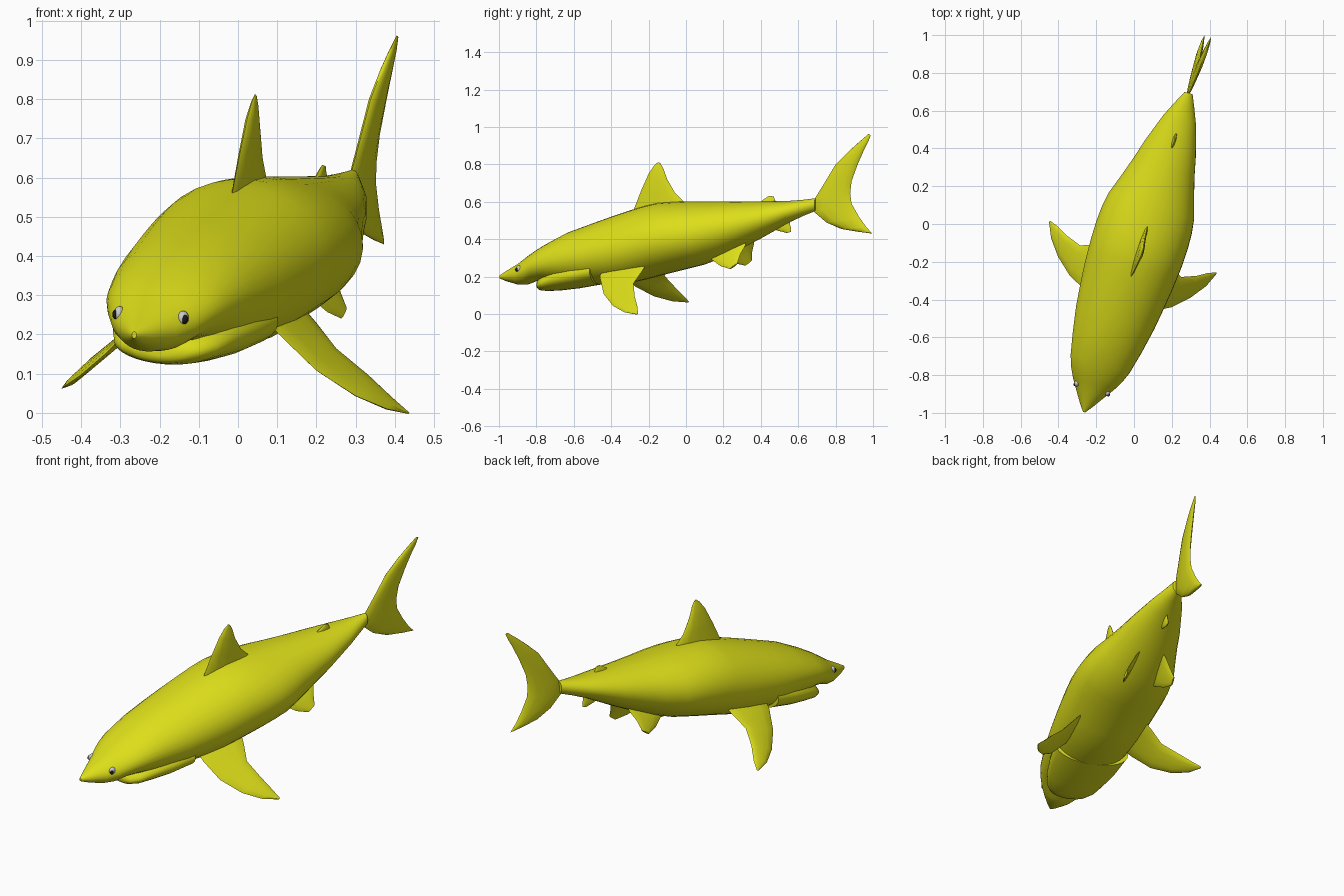
import bpy, bmesh, math
from mathutils import Matrix, Vector

if "Cube" in bpy.data.objects:
    bpy.data.objects.remove(bpy.data.objects["Cube"])

# Pose: local (side, along, height) -> world; yawed heading with a slight roll
C, S, R = 0.955, 0.297, 0.07
POSE = Matrix(((C, S, C * R, 0.06 - C * R * 0.4),
               (-S, C, -S * R, S * R * 0.4),
               (-R, 0, 1, 0),
               (0, 0, 0, 1)))


def material(name, col):
    m = bpy.data.materials.new(name)
    m.diffuse_color = (*col, 1)
    m.use_nodes = True
    m.node_tree.nodes["Principled BSDF"].inputs["Base Color"].default_value = m.diffuse_color
    return m


SKIN = material("yellow_skin", (0.72, 0.73, 0.01))
WHITE = material("eye_grey", (0.6, 0.6, 0.6))
BLACK = material("pupil_black", (0.01, 0.01, 0.01))


def finish(name, bm, mat, angle=50):
    bmesh.ops.recalc_face_normals(bm, faces=bm.faces)
    me = bpy.data.meshes.new(name)
    bm.to_mesh(me)
    bm.free()
    me.transform(POSE)
    me.materials.append(mat)
    ob = bpy.data.objects.new(name, me)
    bpy.context.collection.objects.link(ob)
    bpy.ops.object.select_all(action='DESELECT')
    bpy.context.view_layer.objects.active = ob
    ob.select_set(True)
    bpy.ops.object.shade_smooth_by_angle(angle=math.radians(angle))
    return ob


def loft(name, rings, angle=50):
    bm = bmesh.new()
    loops = [[bm.verts.new(p) for p in ring] for ring in rings]
    n = len(loops[0])
    for a, b in zip(loops, loops[1:]):
        for i in range(n):
            j = (i + 1) % n
            bm.faces.new((a[i], a[j], b[j], b[i]))
    bm.faces.new(loops[0])
    bm.faces.new(loops[-1])
    return finish(name, bm, SKIN, angle)


def hull(name, sections, n=32):
    """sections: along, half width, top, bottom"""
    rings = []
    for s, w, top, bot in sections:
        mid, half = (top + bot) / 2, (top - bot) / 2
        rings.append([(w * math.cos(2 * math.pi * i / n), s,
                       mid + half * math.sin(2 * math.pi * i / n)) for i in range(n)])
    return loft(name, rings)


def fin(name, stations, normal, thick, n=12):
    """stations: leading point, trailing point; lens-shaped section thinning to the tip"""
    nrm = Vector(normal).normalized()
    rings = []
    for lead, trail in stations:
        lead, trail = Vector(lead), Vector(trail)
        mid, half = (lead + trail) / 2, (trail - lead) / 2
        th = min(thick, half.length * 0.25)
        rings.append([mid + half * math.cos(2 * math.pi * i / n)
                      + nrm * th * math.sin(2 * math.pi * i / n) for i in range(n)])
    return loft(name, rings, 60)


def side(y, z):
    """side-view reading to a point on the centre plane"""
    return (0, (y + S * R * (z - 0.4)) / C, z)


def mid_fin(name, stations, thick):
    return fin(name, [(side(a, b), side(c, d)) for a, b, c, d in stations], (1, 0, 0), thick)


# Body
hull("body", [
    (-1.047, .006, .207, .19), (-1.01, .034, .230, .176), (-.94, .080, .270, .157),
    (-.89, .113, .306, .158), (-.84, .140, .340, .176), (-.78, .163, .375, .180),
    (-.66, .190, .436, .165), (-.52, .216, .485, .156), (-.40, .231, .526, .160),
    (-.30, .242, .557, .170), (-.22, .248, .580, .187), (-.15, .252, .595, .205),
    (-.06, .253, .601, .226), (.02, .249, .603, .245), (.10, .237, .603, .264),
    (.21, .201, .603, .303), (.32, .168, .603, .355), (.42, .142, .603, .405),
    (.58, .090, .605, .490), (.66, .055, .611, .525), (.73, .022, .619, .552)])

# Lower jaw
hull("lower_jaw", [
    (-.826, .025, .170, .145), (-.822, .070, .185, .134), (-.808, .105, .200, .127),
    (-.77, .138, .225, .124), (-.70, .165, .270, .127), (-.60, .190, .300, .138),
    (-.48, .205, .330, .158)])

# Dorsal fins
mid_fin("dorsal_fin", [
    (-.29, .53, .01, .57), (-.275, .57, -.01, .60), (-.24, .66, -.06, .65),
    (-.20, .75, -.10, .72), (-.17, .795, -.122, .78), (-.15, .812, -.137, .806)], .014)
mid_fin("second_dorsal_fin", [
    (.38, .58, .48, .58), (.40, .602, .48, .604), (.425, .62, .473, .615),
    (.445, .632, .470, .627)], .009)

# Anal fin
mid_fin("anal_fin", [
    (.46, .49, .56, .51), (.485, .447, .555, .48), (.515, .440, .562, .458),
    (.54, .433, .562, .440)], .008)

# Tail fin
mid_fin("tail_fin", [
    (.975, .962, .988, .957), (.92, .915, .976, .925), (.87, .87, .955, .885),
    (.80, .80, .918, .80), (.74, .70, .885, .71), (.69, .62, .878, .645),
    (.68, .55, .885, .59), (.75, .49, .925, .52), (.83, .455, .962, .468),
    (.92, .440, .985, .442), (.99, .431, .998, .429)], .014)

# Paired pectoral and pelvic fins, eyes
for label, m in (("right", 1), ("left", -1)):
    def pair(stations):
        return [tuple((p[0] * m, p[1], p[2]) for p in st) for st in stations]

    fin(label + "_pectoral_fin", pair([
        ((.120, -.44, .28), (.140, -.16, .31)), ((.198, -.424, .208), (.215, -.183, .244)),
        ((.283, -.379, .128), (.280, -.211, .184)), ((.368, -.301, .069), (.359, -.182, .122)),
        ((.429, -.220, .040), (.415, -.150, .068)), ((.463, -.143, .030), (.461, -.133, .033))]),
        (.67 * m, -.1, .74), .011)

    fin(label + "_pelvic_fin", pair([
        ((.050, .14, .34), (.050, .36, .41)), ((.085, .165, .30), (.080, .355, .37)),
        ((.115, .225, .265), (.108, .335, .325)), ((.135, .285, .250), (.133, .325, .278))]),
        (.85 * m, -.2, .5), .008)

    for part, pos, size, mat in (
            ("eye", (.085, -.912, .247), (.014, .018, .019), WHITE),
            ("pupil", (.0925, -.921, .245), (.008, .0095, .012), BLACK)):
        bm = bmesh.new()
        bmesh.ops.create_uvsphere(bm, u_segments=20, v_segments=12, radius=1)
        bm.transform(Matrix.Translation((pos[0] * m, pos[1], pos[2])) @ Matrix.Diagonal((*size, 1)))
        finish(label + "_" + part, bm, mat, 180)
